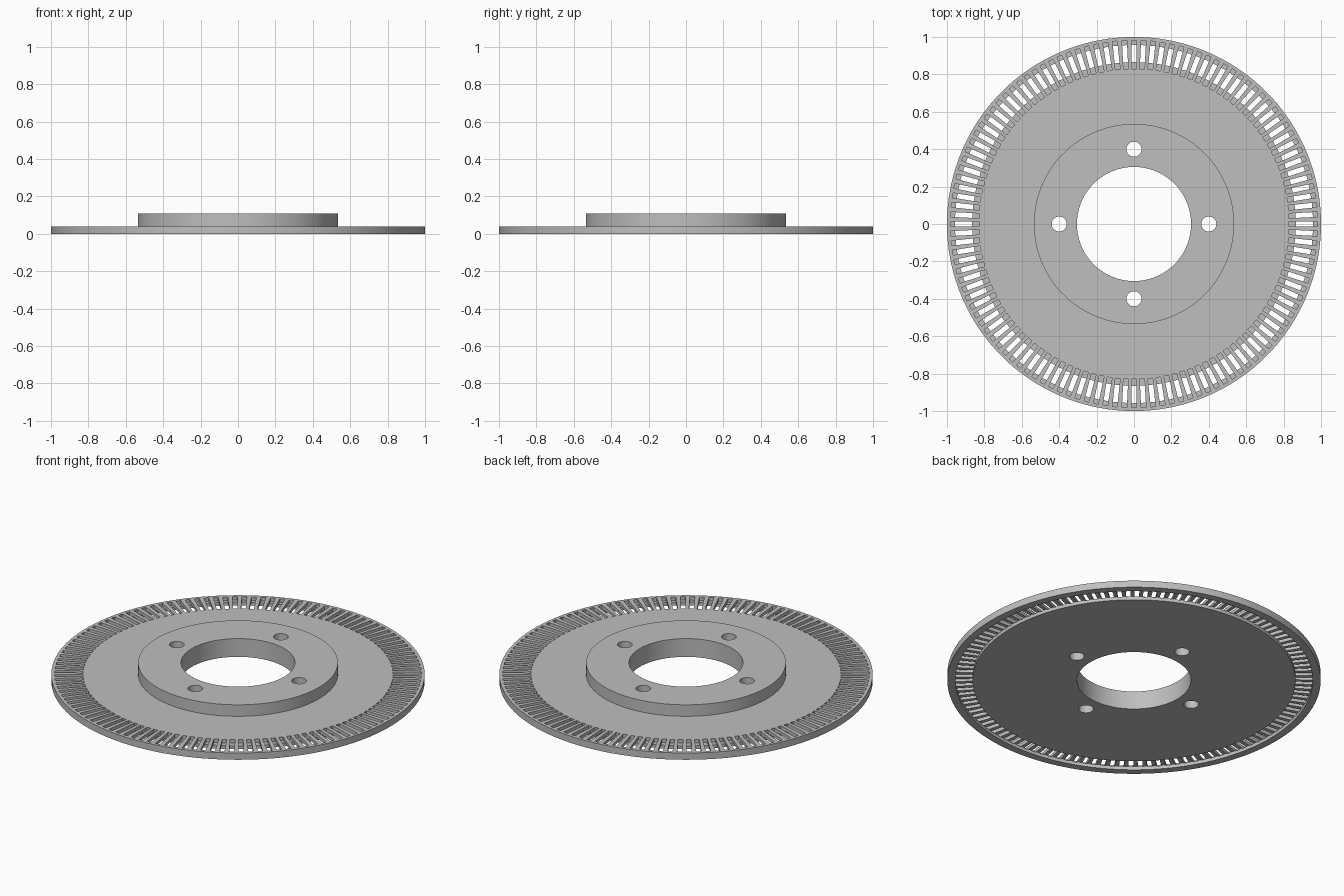
import bpy, bmesh, math
from mathutils import Matrix, Vector

cube = bpy.data.objects.get("Cube")
if cube:
    bpy.data.objects.remove(cube, do_unlink=True)

SEGMENTS = 180
SLOTS = 120

grey = bpy.data.materials.new("plain_grey")
grey.use_nodes = True
colour = (0.52, 0.52, 0.52, 1)
grey.diffuse_color = colour
grey.node_tree.nodes["Principled BSDF"].inputs["Base Color"].default_value = colour


def finish(name, bm):
    bmesh.ops.recalc_face_normals(bm, faces=bm.faces)
    mesh = bpy.data.meshes.new(name)
    bm.to_mesh(mesh)
    bm.free()
    mesh.materials.append(grey)
    obj = bpy.data.objects.new(name, mesh)
    bpy.context.collection.objects.link(obj)
    return obj


def lathe(name, profile):
    """Revolve a closed (radius, height) profile about z."""
    bm = bmesh.new()
    rings = []
    for i in range(SEGMENTS):
        a = math.tau * i / SEGMENTS
        rings.append([bm.verts.new((r * math.cos(a), r * math.sin(a), z)) for r, z in profile])
    n = len(profile)
    for i, ring in enumerate(rings):
        nxt = rings[(i + 1) % SEGMENTS]
        for j in range(n):
            k = (j + 1) % n
            bm.faces.new((ring[j], nxt[j], nxt[k], ring[k]))
    return finish(name, bm)


def cut(target, cutter):
    cutter.hide_render = True
    mod = target.modifiers.new("cut", "BOOLEAN")
    mod.operation = "DIFFERENCE"
    mod.solver = "EXACT"
    mod.object = cutter
    bpy.context.view_layer.objects.active = target
    bpy.ops.object.modifier_apply(modifier=mod.name)
    bpy.data.objects.remove(cutter, do_unlink=True)


# Disc with raised hub, centre bore and an annular groove underneath
disc = lathe("slotted_disc", [
    (0.305, 0), (0.865, 0), (0.865, 0.021), (0.957, 0.021), (0.957, 0),
    (1, 0), (1, 0.04), (0.535, 0.04), (0.535, 0.108), (0.305, 0.108)])

# Radial slots milled from the top down into the groove
bm = bmesh.new()
inner, outer, width, floor, top = 0.83, 0.982, 0.026, 0.019, 0.07
for i in range(SLOTS):
    m = (Matrix.Rotation(math.tau * i / SLOTS, 4, "Z")
         @ Matrix.Translation(Vector(((inner + outer) / 2, 0, (floor + top) / 2)))
         @ Matrix.Diagonal((outer - inner, width, top - floor, 1)))
    bmesh.ops.create_cube(bm, size=1, matrix=m)
cut(disc, finish("slot_cutter", bm))

# Four bolt holes through the hub
bm = bmesh.new()
for i in range(4):
    m = Matrix.Rotation(math.tau * i / 4, 4, "Z") @ Matrix.Translation(Vector((0.4, 0, 0.05)))
    bmesh.ops.create_cone(bm, cap_ends=True, segments=32, radius1=0.04, radius2=0.04,
                          depth=0.3, matrix=m)
cut(disc, finish("bolt_hole_cutter", bm))

# Smooth round walls with crisp edges
bpy.ops.object.select_all(action="DESELECT")
disc.select_set(True)
bpy.context.view_layer.objects.active = disc
bpy.ops.object.shade_smooth_by_angle(angle=math.radians(30))
